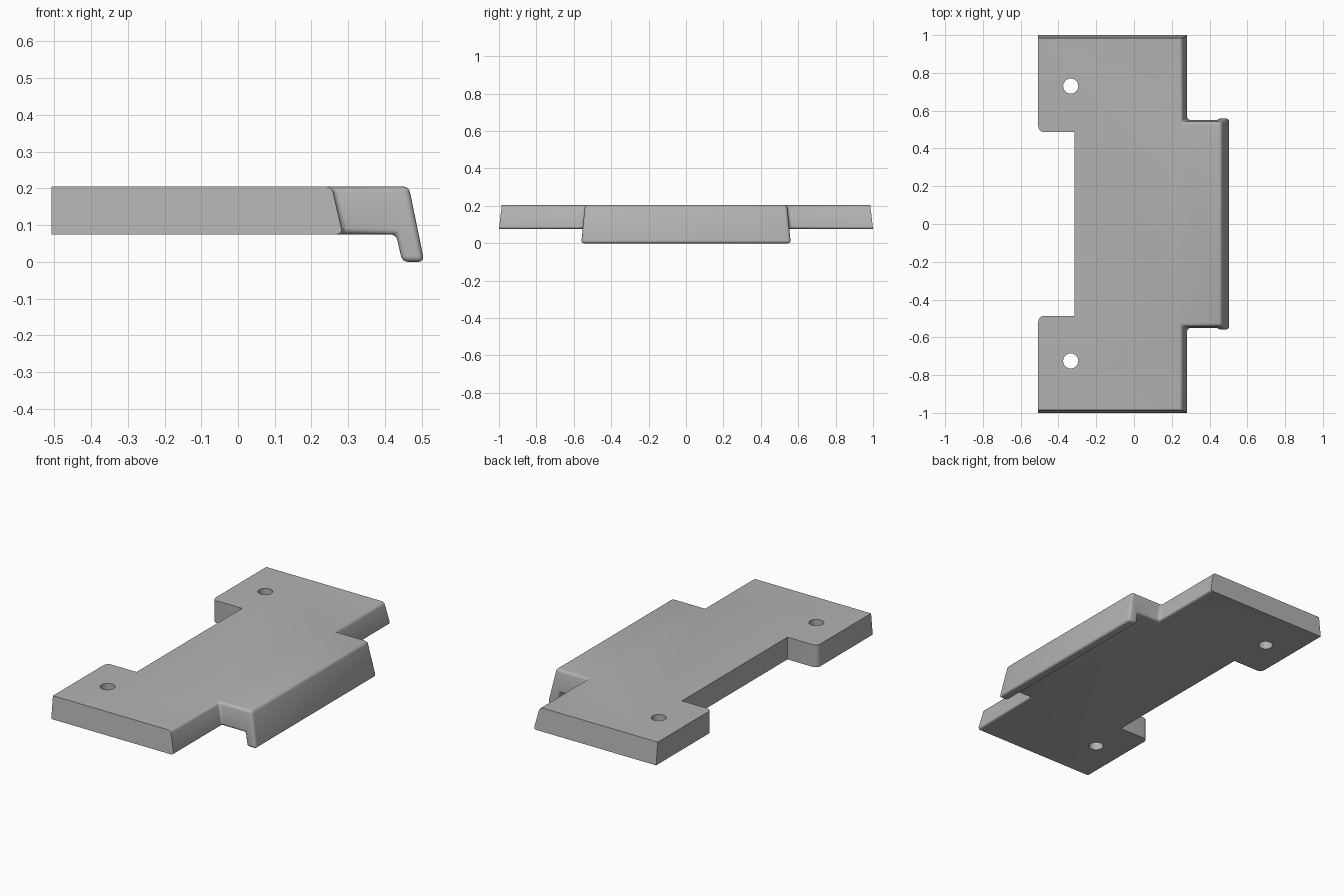
import bpy
import bmesh
import math

old = bpy.data.objects.get("Cube")
if old:
    bpy.data.objects.remove(old, do_unlink=True)

grey = bpy.data.materials.new("plain grey")
grey.use_nodes = True
colour = (0.45, 0.45, 0.45, 1)
grey.diffuse_color = colour
grey.node_tree.nodes["Principled BSDF"].inputs["Base Color"].default_value = colour

LOW, TOP = 0.075, 0.205

# Corner points of the +y half; the other half is mirrored
points = {
    "A0": (-0.507, 1.0, LOW), "A1": (-0.507, 0.985, TOP),     # outer back corner
    "B0": (0.285, 1.0, LOW), "B1": (0.255, 0.985, TOP),       # outer front corner
    "C0": (0.285, 0.5527, LOW), "C1": (0.255, 0.54, TOP),     # root of the tongue
    "D": (0.43, 0.5527, LOW),                                 # root of the lip
    "E": (0.447, 0.56, 0), "F": (0.507, 0.56, 0),             # foot of the lip
    "G": (0.465, 0.54, TOP),                                  # top of the tongue
    "N0": (-0.507, 0.487, LOW), "N1": (-0.507, 0.487, TOP),   # notch mouth
    "M0": (-0.315, 0.487, LOW), "M1": (-0.315, 0.487, TOP),   # notch floor
}

bm = bmesh.new()
right, left = {}, {}
for name, (x, y, z) in points.items():
    left[name] = bm.verts.new((x, y, z))
    right[name] = bm.verts.new((x, -y, z))

# Side walls, once per half
for half in (left, right):
    for wall in ("A0 B0 B1 A1", "B0 C0 C1 B1", "C0 D E F G C1",
                 "A0 N0 N1 A1", "N0 M0 M1 N1"):
        bm.faces.new([half[n] for n in wall.split()])

# Faces that span both halves: underside, top, lip and notch floor
for strip in ("N0 A0 B0 C0 D", "N1 A1 B1 C1 G", "D E", "E F", "F G", "M0 M1"):
    names = strip.split()
    if len(names) > 2:
        names = ["M" + names[0][1]] + names
    bm.faces.new([left[n] for n in names] + [right[n] for n in reversed(names)])
bmesh.ops.recalc_face_normals(bm, faces=bm.faces)

# Round the tongue, lip and front ledges, but not the outer corners
soft = [e for e in bm.edges
        if all(v.co.x > 0.2 for v in e.verts)
        and not all(abs(v.co.y) > 0.9 for v in e.verts)]
bmesh.ops.bevel(bm, geom=soft, offset=0.016, offset_type='OFFSET',
                segments=4, profile=0.5, affect='EDGES', clamp_overlap=True)

# Round the upright corners at the notch mouth
mouth = [e for e in bm.edges
         if all(v.co.x < -0.5 and abs(v.co.y) < 0.5 for v in e.verts)
         and abs(e.verts[0].co.z - e.verts[1].co.z) > 0.1]
bmesh.ops.bevel(bm, geom=mouth, offset=0.03, offset_type='OFFSET',
                segments=5, profile=0.5, affect='EDGES')

mesh = bpy.data.meshes.new("bracket_plate")
bm.to_mesh(mesh)
bm.free()
mesh.materials.append(grey)
plate = bpy.data.objects.new("bracket_plate", mesh)
bpy.context.collection.objects.link(plate)

# Two screw holes through the ears
for y in (-0.725, 0.73):
    bpy.ops.mesh.primitive_cylinder_add(vertices=32, radius=0.04, depth=0.5,
                                        location=(-0.335, y, 0.14))
    cutter = bpy.context.object
    cutter.name = "hole_cutter"
    cutter.hide_render = True
    cutter.data.materials.append(grey)
    cut = plate.modifiers.new("screw_hole", 'BOOLEAN')
    cut.operation = 'DIFFERENCE'
    cut.solver = 'EXACT'
    cut.object = cutter
    bpy.ops.object.select_all(action='DESELECT')
    plate.select_set(True)
    bpy.context.view_layer.objects.active = plate
    bpy.ops.object.modifier_apply(modifier=cut.name)
    bpy.data.objects.remove(cutter, do_unlink=True)

bpy.ops.object.shade_smooth_by_angle(angle=math.radians(35))
